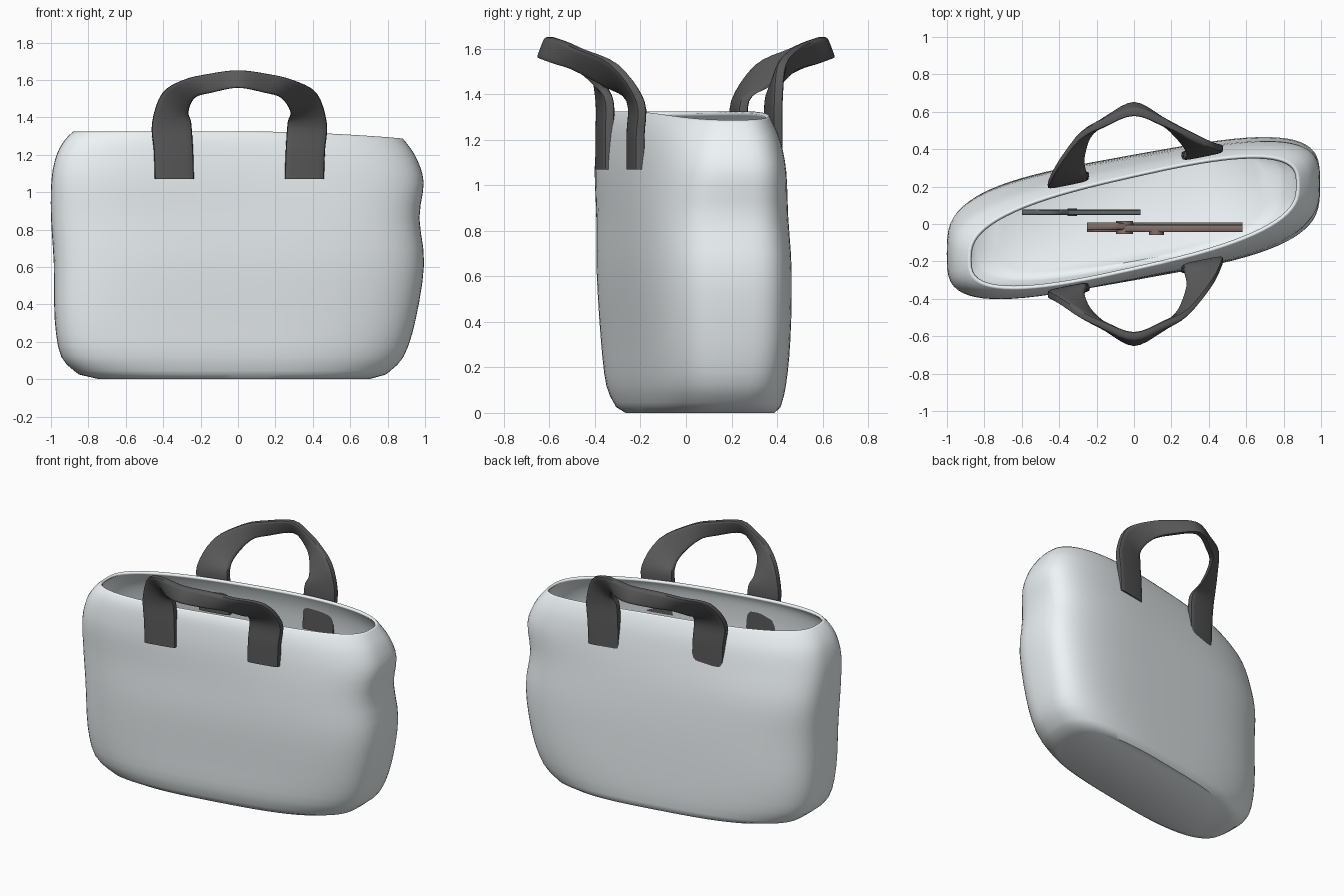
import bpy, bmesh, math
from mathutils import Vector

if "Cube" in bpy.data.objects:
    bpy.data.objects.remove(bpy.data.objects["Cube"])


def power(c, e):
    return math.copysign(abs(c) ** e, c)


def spline(rows, steps):
    # Catmull-Rom resampling of rows of numbers
    out = []
    for i in range(len(rows) - 1):
        p0, p1 = rows[max(i - 1, 0)], rows[i]
        p2, p3 = rows[i + 1], rows[min(i + 2, len(rows) - 1)]
        for k in range(steps):
            t = k / steps
            out.append([0.5 * (2 * b + (c - a) * t + (2 * a - 5 * b + 4 * c - d) * t * t
                               + (3 * b - a - 3 * c + d) * t ** 3)
                        for a, b, c, d in zip(p0, p1, p2, p3)])
    return out + [list(rows[-1])]


def material(name, rgb):
    m = bpy.data.materials.new(name)
    m.diffuse_color = (*rgb, 1)
    m.use_nodes = True
    m.node_tree.nodes["Principled BSDF"].inputs["Base Color"].default_value = m.diffuse_color
    return m


def finish(obj, mat=None, angle=40):
    if mat:
        obj.data.materials.append(mat)
    bpy.ops.object.select_all(action='DESELECT')
    obj.select_set(True)
    bpy.context.view_layer.objects.active = obj
    bpy.ops.object.shade_smooth_by_angle(angle=math.radians(angle))
    return obj


def loft(name, rings, cap_end=True, mat=None):
    bm = bmesh.new()
    loops = [[bm.verts.new(p) for p in r] for r in rings]
    n = len(rings[0])
    for a, b in zip(loops, loops[1:]):
        for i in range(n):
            j = (i + 1) % n
            bm.faces.new((a[i], a[j], b[j], b[i]))
    bm.faces.new(loops[0][::-1])
    if cap_end:
        bm.faces.new(loops[-1])
        bmesh.ops.recalc_face_normals(bm, faces=bm.faces)
    me = bpy.data.meshes.new(name)
    bm.to_mesh(me)
    bm.free()
    obj = bpy.data.objects.new(name, me)
    bpy.context.collection.objects.link(obj)
    return finish(obj, mat)


def sweep(name, stations, mat, steps=4):
    # station: centre xyz, half-width vector, half-thickness vector
    rings = []
    for s in spline(stations, steps):
        c, w, t = Vector(s[:3]), Vector(s[3:6]), Vector(s[6:])
        rings.append([c + w * power(math.cos(a), 0.4) + t * power(math.sin(a), 0.4)
                      for a in (math.tau * k / 16 for k in range(16))])
    return loft(name, rings, True, mat)


def cylinder_y(name, x, y, z, r, depth, mat):
    bpy.ops.mesh.primitive_cylinder_add(vertices=24, radius=r, depth=depth,
                                        location=(x, y, z), rotation=(math.pi / 2, 0, 0))
    obj = bpy.context.object
    obj.name = name
    return finish(obj, mat)


cloth = material("pale_cloth", (0.86, 0.91, 0.93))
dark = material("dark_strap", (0.1, 0.1, 0.1))
steel = material("dark_steel", (0.12, 0.13, 0.13))
brown = material("brown_metal", (0.22, 0.16, 0.14))

# Bag shell: slanted rounded cross-sections
# z, half length, x shift, half width, slant, y shift, squareness
levels = [
    (0.00, 0.72, -0.02, 0.27, 0.18, 0.065, 3.0),
    (0.025, 0.82, -0.03, 0.295, 0.18, 0.06, 3.0),
    (0.12, 0.915, -0.03, 0.315, 0.18, 0.05, 3.2),
    (0.32, 0.965, -0.015, 0.325, 0.18, 0.045, 3.5),
    (0.62, 0.99, 0.005, 0.335, 0.18, 0.035, 3.5),
    (0.87, 0.985, -0.015, 0.328, 0.18, 0.03, 3.5),
    (1.07, 0.995, -0.002, 0.315, 0.20, 0.02, 3.3),
    (1.20, 0.965, -0.005, 0.298, 0.21, 0.015, 3.1),
    (1.28, 0.92, -0.005, 0.277, 0.22, 0.01, 2.9),
    (1.325, 0.88, 0.0, 0.255, 0.225, 0.01, 2.8),
]
rings = []
for z, a, dx, b, slant, dy, n in levels[:1] + spline(levels[1:], 3):
    ring = []
    for k in range(72):
        t = math.tau * k / 72
        x = a * power(math.cos(t), 2 / n) + dx
        y = b * power(math.sin(t), 2 / n) + slant * x + dy
        ring.append((x, y, z - 0.045 * max(x, 0) ** 2 * (z / 1.3) ** 4))
    rings.append(ring)
bag = loft("bag_shell", rings, cap_end=False, mat=cloth)
wall = bag.modifiers.new("wall", 'SOLIDIFY')
wall.thickness = 0.018
wall.offset = -1

# Handles: flat straps folding into a narrow grip
half = [  # x, y (None = strap side), z, then width vector
    (-0.34, None, 1.07, 0.105, 0, 0),
    (-0.345, None, 1.22, 0.105, 0, 0),
    (-0.355, None, 1.37, 0.105, 0, 0),
    (-0.335, -0.39, 1.48, 0.07, 0, -0.05),
    (-0.26, -0.475, 1.553, 0.03, 0, -0.048),
    (-0.15, -0.55, 1.582, 0.01, -0.01, -0.05),
    (0.0, -0.615, 1.605, 0, -0.018, -0.047),
]


def handle(name, turn, y_low, y_high):
    rows = []
    for s, y_strap, part in ((1, y_low, half), (-1, y_high, half[-2::-1])):
        for x, y, z, wx, wy, wz in part:
            if y is None:
                y = y_strap
            elif z < 1.5:
                y = 0.5 * (y_strap - 0.04) + 0.5 * y
            w = (wx * s * turn, (0.2 * wx * s + wy) * turn, wz)
            x = x * s * turn + (0.015 if x * s * turn > 0.3 else 0)
            rows.append((x, y * turn, z, *w, 0, 0.025 * turn, 0))
    sweep(name, rows, dark)


handle("front_handle", 1, -0.358, -0.222)
handle("back_handle", -1, -0.385, -0.238)

# Pliers standing on edge inside the bag
zc = 0.3
for s, label in ((1, "upper"), (-1, "lower")):
    path = [(-0.25, 0.01, 0.012), (-0.14, 0.03, 0.03), (-0.05, 0.0, 0.045),
            (0.08, -0.07, 0.025), (0.3, -0.11, 0.025), (0.58, -0.08, 0.022)]
    sweep("pliers_lever_" + label,
          [(x, -0.018 + 0.006 * s, zc + s * z, 0, 0, h, 0, 0.02, 0) for x, z, h in path], brown)
cylinder_y("pliers_pivot", -0.05, -0.018, zc, 0.045, 0.07, brown)
cylinder_y("pliers_catch", 0.12, -0.045, zc + 0.07, 0.04, 0.03, brown)

# Wrench beside the pliers
sweep("wrench_shaft",
      [(x, 0.062, zc, 0, 0, h, 0, 0.015, 0)
       for x, h in ((-0.36, 0.045), (-0.25, 0.03), (-0.08, 0.032), (0.035, 0.04))], steel)
for s, label in ((1, "upper"), (-1, "lower")):
    sweep("wrench_jaw_" + label,
          [(x, 0.062, zc + s * z, 0, 0, h, 0, 0.015, 0)
           for x, z, h in ((-0.35, 0.02, 0.03), (-0.44, 0.07, 0.045), (-0.60, 0.065, 0.02))], steel)
cylinder_y("wrench_adjuster", -0.33, 0.062, zc, 0.025, 0.04, steel)
